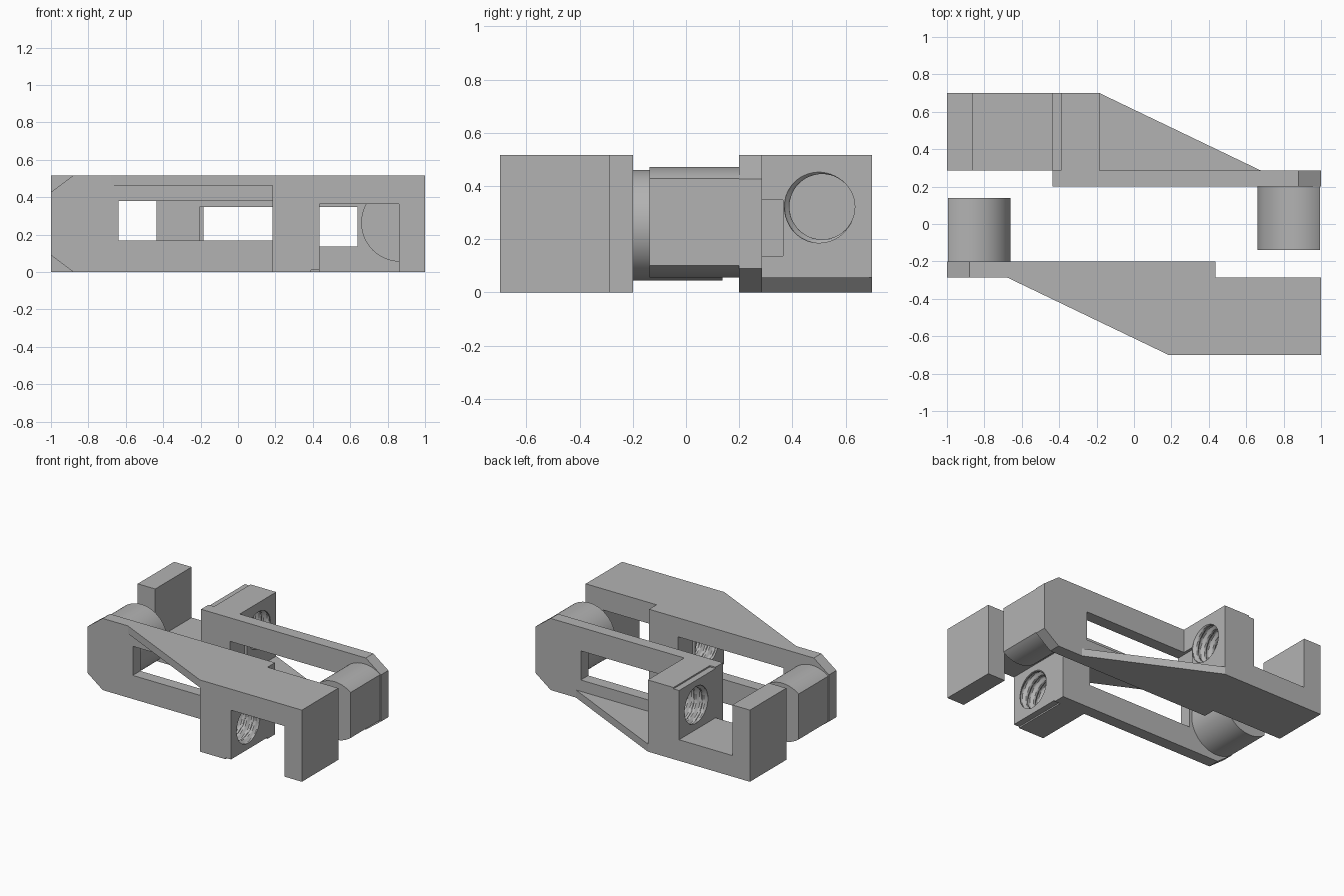
import bpy, bmesh, math
from mathutils import Matrix, Vector

H = 0.517  # overall height

cube = bpy.data.objects.get("Cube")
if cube:
    bpy.data.objects.remove(cube, do_unlink=True)

grey = bpy.data.materials.new("plain grey")
grey.use_nodes = True
grey.diffuse_color = (0.45, 0.45, 0.45, 1)
grey.node_tree.nodes["Principled BSDF"].inputs["Base Color"].default_value = (0.45, 0.45, 0.45, 1)


def add_object(name, mesh):
    ob = bpy.data.objects.new(name, mesh)
    bpy.context.scene.collection.objects.link(ob)
    return ob


def finish(name, bm):
    bmesh.ops.recalc_face_normals(bm, faces=bm.faces)
    mesh = bpy.data.meshes.new(name)
    bm.to_mesh(mesh)
    bm.free()
    return add_object(name, mesh)


def prism(name, outline, axis, lo, hi):
    """Extrude an outline along y (outline in x, z) or z (outline in x, y)."""
    bm = bmesh.new()
    place = (lambda a, b: (a, lo, b)) if axis == "y" else (lambda a, b: (a, b, lo))
    face = bm.faces.new([bm.verts.new(place(a, b)) for a, b in outline])
    moved = bmesh.ops.extrude_face_region(bm, geom=[face])["geom"]
    step = Vector((0, hi - lo, 0)) if axis == "y" else Vector((0, 0, hi - lo))
    bmesh.ops.translate(bm, verts=[v for v in moved if isinstance(v, bmesh.types.BMVert)], vec=step)
    return finish(name, bm)


def thread_cutter(name, x0, x1, y, z, r_min, r_max, pitch, segs=48, steps=60):
    """Tube along x whose radius follows a helical ridge."""
    bm = bmesh.new()
    rings = []
    for i in range(steps + 1):
        x = x0 + (x1 - x0) * i / steps
        ring = []
        for j in range(segs):
            turn = j / segs
            phase = ((x - x0) / pitch - turn) % 1
            depth = min(1, max(0, 1.5 - 4 * abs(phase - 0.5)))
            r = r_min + (r_max - r_min) * depth
            a = turn * math.tau
            ring.append(bm.verts.new((x, y + r * math.cos(a), z + r * math.sin(a))))
        rings.append(ring)
    for a, b in zip(rings, rings[1:]):
        for j in range(segs):
            k = (j + 1) % segs
            bm.faces.new((a[j], a[k], b[k], b[j]))
    bm.faces.new(rings[0])
    bm.faces.new(rings[-1])
    return finish(name, bm)


def combine(target, helpers):
    """Apply exact booleans, then drop the helper objects."""
    for helper, operation in helpers:
        helper.hide_render = True
        mod = target.modifiers.new(operation, "BOOLEAN")
        mod.operation, mod.solver, mod.object = operation, "EXACT", helper
    bpy.context.view_layer.update()
    graph = bpy.context.evaluated_depsgraph_get()
    mesh = bpy.data.meshes.new_from_object(target.evaluated_get(graph))
    target.modifiers.clear()
    target.data = mesh
    for helper, _ in helpers:
        bpy.data.objects.remove(helper, do_unlink=True)


# Side plate with a chamfered end
bracket = prism("front_bracket", [(-1, 0.09), (-0.88, 0), (0.435, 0), (0.435, H),
                                  (-0.88, H), (-1, H - 0.09)], "y", -0.285, -0.2)
# Hub, bridge and hooked leg
arm = prism("arm", [(0.185, 0), (0.39, 0), (0.39, 0.01), (0.435, 0.01), (0.435, 0.365),
                    (0.86, 0.365), (0.86, 0), (1, 0), (1, H), (0.185, H)], "y", -0.7, -0.285)
# Thin triangular web at the top
gusset = prism("gusset", [(-0.68, -0.285), (0.185, -0.7), (0.185, -0.285)], "z", 0.462, H)
# Round boss with a flat end
cx, cz, r, segs = -0.867, 0.253, 0.208, 64
cut = math.acos((0.995 + cx) / r)
sweep = math.pi - cut
boss = prism("boss", [(cx + r * math.cos(a), cz + r * math.sin(a)) for a in
                      (-sweep + 2 * sweep * i / segs for i in range(segs + 1))], "y", -0.2, 0.138)
# Window through the plate, slightly biting into the hub
window = prism("window_cutter", [(-0.64, 0.17), (0.205, 0.17), (0.205, 0.38), (-0.64, 0.38)],
               "y", -0.365, -0.15)
# Threaded hole through the hub
thread = thread_cutter("thread_cutter", 0.15, 0.47, -0.512, 0.195, 0.123, 0.142, 0.065)

combine(bracket, [(arm, "UNION"), (gusset, "UNION"), (boss, "UNION"),
                  (window, "DIFFERENCE"), (thread, "DIFFERENCE")])
bracket.data.materials.clear()
bracket.data.materials.append(grey)

# Opposite bracket, inverted through the centre
other = bracket.data.copy()
other.transform(Matrix.Translation((0, 0, H)) @ Matrix.Diagonal((-1, -1, -1, 1)))
other.flip_normals()
back = add_object("back_bracket", other)

for ob in (bracket, back):
    bpy.ops.object.select_all(action="DESELECT")
    ob.select_set(True)
    bpy.context.view_layer.objects.active = ob
    bpy.ops.object.shade_smooth_by_angle(angle=math.radians(25))
